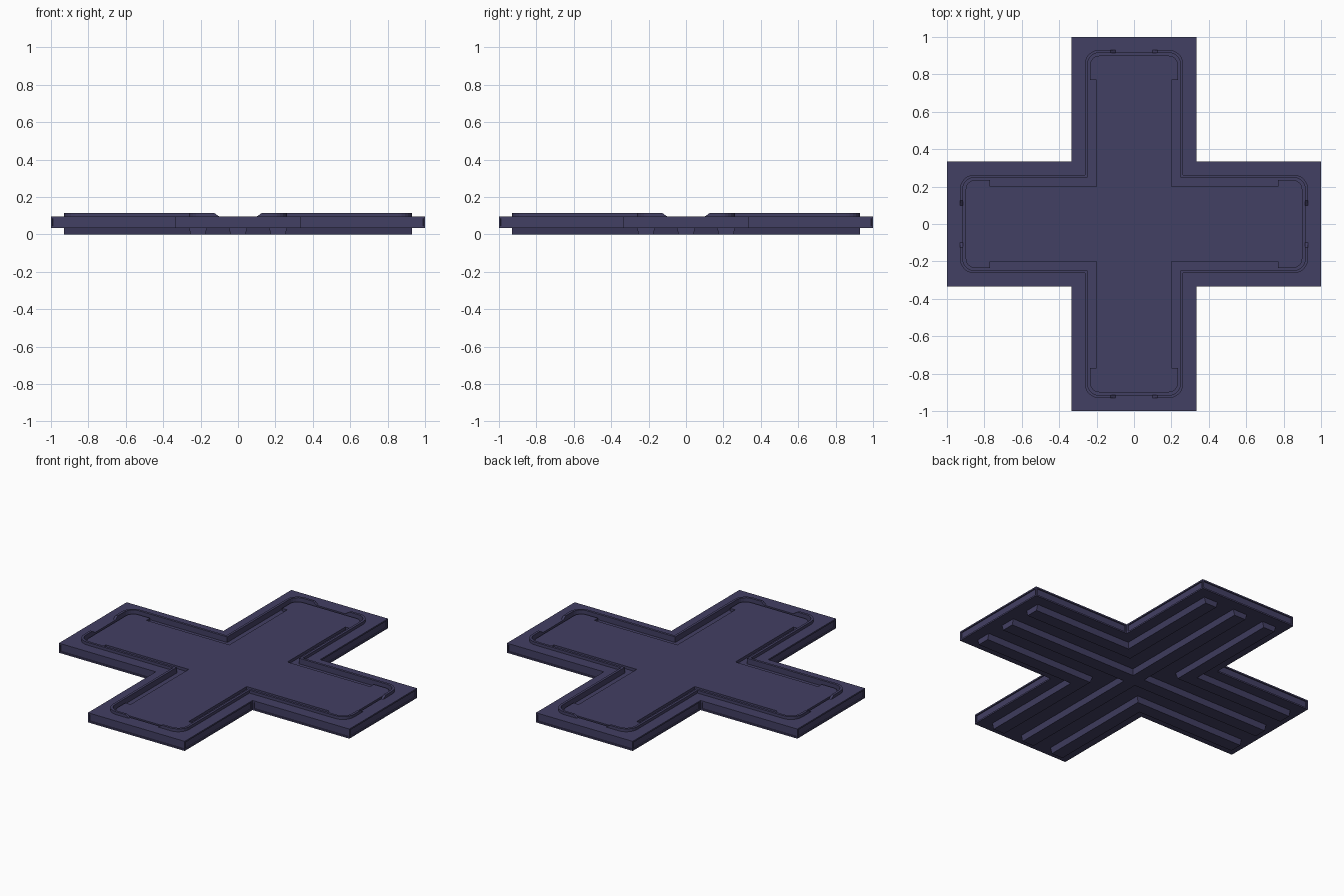
import bpy, bmesh
from math import sin, cos, pi

if "Cube" in bpy.data.objects:
    bpy.data.objects.remove(bpy.data.objects["Cube"])

mat = bpy.data.materials.new("dark_violet")
mat.diffuse_color = (0.055, 0.05, 0.125, 1)
mat.use_nodes = True
mat.node_tree.nodes["Principled BSDF"].inputs["Base Color"].default_value = mat.diffuse_color


def arc(w, l, r, n=6):
    """Arm-end corner at (w, l), from the end face round to the side."""
    if r == 0:
        return [(w, l)]
    return [(w - r + r * sin(pi / 2 * i / n), l - r + r * cos(pi / 2 * i / n))
            for i in range(n + 1)]


def quadrant(half, corner):
    """One quarter of a cross outline, mirrored over the diagonal."""
    return half + [corner] + [(y, x) for x, y in reversed(half)]


def spin(pts, k):
    for _ in range(k):
        pts = [(y, -x) for x, y in pts]
    return pts


def full(q):
    return [p for k in range(4) for p in spin(q, k)]


def cross(w, l, r=0):
    return full(quadrant(arc(w, l, r), (w, w)))


def loop(bm, pts, z):
    return [bm.verts.new((x, y, z)) for x, y in pts]


def wall(bm, a, b):
    n = len(a)
    return [bm.faces.new((a[i], a[(i + 1) % n], b[(i + 1) % n], b[i])) for i in range(n)]


def fill(bm, *loops):
    edges = []
    for vs in loops:
        for i, v in enumerate(vs):
            w = vs[(i + 1) % len(vs)]
            edges.append(bm.edges.get((v, w)) or bm.edges.new((v, w)))
    bmesh.ops.triangle_fill(bm, edges=edges, use_beauty=True, normal=(0, 0, 1))


def finish(bm, name):
    bmesh.ops.recalc_face_normals(bm, faces=bm.faces)
    me = bpy.data.meshes.new(name)
    bm.to_mesh(me)
    bm.free()
    me.materials.append(mat)
    ob = bpy.data.objects.new(name, me)
    bpy.context.collection.objects.link(ob)


TOP, BASE, GROOVE, RIM = 0.095, 0.035, 0.078, 0.113

# cross plate: framed side panels, groove in the top around a flush centre field
bm = bmesh.new()
edge = cross(0.333, 1.0)
pocket = cross(0.248, 0.915, 0.06)
field = full(quadrant(arc(0.235, 0.90, 0.05) + [(0.235, 0.77), (0.2, 0.77)], (0.2, 0.2)))
low, high = loop(bm, edge, BASE), loop(bm, edge, TOP)
sides = wall(bm, low, high)
p_top, p_low = loop(bm, pocket, TOP), loop(bm, pocket, GROOVE)
wall(bm, p_top, p_low)
f_low, f_top = loop(bm, field, GROOVE), loop(bm, field, TOP)
wall(bm, f_low, f_top)
fill(bm, low)
fill(bm, high, p_top)
fill(bm, p_low, f_low)
fill(bm, f_top)
bmesh.ops.recalc_face_normals(bm, faces=bm.faces)
bmesh.ops.inset_individual(bm, faces=sides, thickness=0.013, depth=0)
bmesh.ops.inset_individual(bm, faces=sides, thickness=0.001, depth=-0.006)
finish(bm, "cross_plate")

# raised rim: one piece per quadrant, ramping down at the arm ends
outer = quadrant([(0.10, 0.93), (0.125, 0.93)] + arc(0.263, 0.93, 0.075), (0.263, 0.263))
inner = quadrant([(0.10, 0.915), (0.125, 0.915)] + arc(0.248, 0.915, 0.06), (0.248, 0.248))
for k in range(4):
    bm = bmesh.new()
    o, i_ = spin(outer, k), spin(inner, k)
    ob_, ib = loop(bm, o, TOP - 0.002), loop(bm, i_, TOP - 0.002)
    ot, it = loop(bm, o, RIM), loop(bm, i_, RIM)
    for e in (0, -1):
        ot[e].co.z = it[e].co.z = TOP
    rows = [ob_, ot, it, ib]
    for a, b in zip(rows, rows[1:] + rows[:1]):
        for j in range(len(a) - 1):
            bm.faces.new((a[j], a[j + 1], b[j + 1], b[j]))
    for e in (0, -1):
        bm.faces.new([r[e] for r in rows])
    finish(bm, f"rim_{k + 1}")


def under_rib(name, base, tip):
    """Drafted rib hanging below the plate."""
    bm = bmesh.new()
    a, b = loop(bm, base, BASE + 0.002), loop(bm, tip, 0)
    wall(bm, a, b)
    fill(bm, a)
    fill(bm, b)
    finish(bm, name)


def ell(a, b, l):
    return [(a, l), (b, l), (b, b), (l, b), (l, a), (a, a)]


# underside: crossing centre ribs and a mitred rib along each inside corner
under_rib("centre_rib", cross(0.05, 0.93), cross(0.04, 0.93))
for k in range(4):
    under_rib(f"corner_rib_{k + 1}", spin(ell(0.165, 0.263, 0.93), k),
              spin(ell(0.175, 0.253, 0.93), k))
